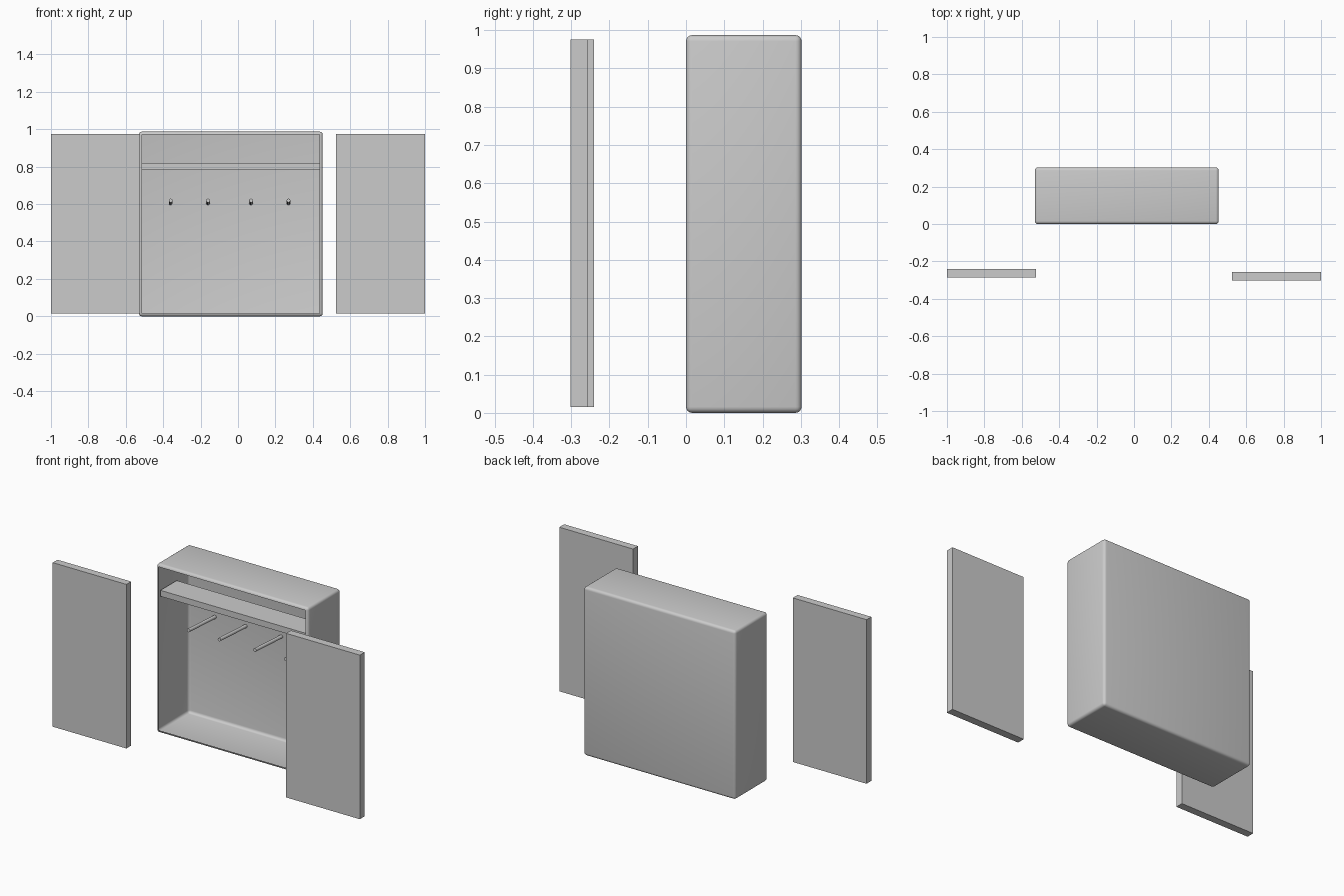
import bpy, bmesh
from mathutils import Vector

if "Cube" in bpy.data.objects:
    bpy.data.objects.remove(bpy.data.objects["Cube"])


def finish(bm, name):
    mesh = bpy.data.meshes.new(name)
    bm.to_mesh(mesh)
    bm.free()
    ob = bpy.data.objects.new(name, mesh)
    bpy.context.collection.objects.link(ob)
    return ob


def box_bm(lo, hi):
    lo, hi = Vector(lo), Vector(hi)
    bm = bmesh.new()
    bmesh.ops.create_cube(bm, size=1)
    bmesh.ops.scale(bm, vec=hi - lo, verts=bm.verts)
    bmesh.ops.translate(bm, vec=(lo + hi) / 2, verts=bm.verts)
    return bm


def smooth(ob, angle):
    bpy.ops.object.select_all(action='DESELECT')
    ob.select_set(True)
    bpy.context.view_layer.objects.active = ob
    bpy.ops.object.shade_smooth_by_angle(angle=angle)


# Cabinet shell: rounded box, open at the front inside the rounded rim
bm = box_bm((-0.53, 0, 0), (0.453, 0.302, 0.987))
bmesh.ops.bevel(bm, geom=bm.edges[:], offset=0.016, segments=4,
                profile=0.5, affect='EDGES')
bm.normal_update()
front = max((f for f in bm.faces if f.normal.y < -0.99), key=lambda f: f.calc_area())
bmesh.ops.delete(bm, geom=[front], context='FACES')
smooth(finish(bm, "cabinet_shell"), 0.7)

# Shelf and the two detached sliding doors
for name, lo, hi in (
    ("shelf", (-0.523, 0.03, 0.785), (0.445, 0.18, 0.82)),
    ("left_door", (-1.0, -0.285, 0.015), (-0.523, -0.241, 0.975)),
    ("right_door", (0.523, -0.302, 0.015), (1.0, -0.257, 0.975)),
):
    finish(box_bm(lo, hi), name)

# Coat pegs, tilted slightly upwards towards the front
for i, x in enumerate((-0.36, -0.16, 0.07, 0.27)):
    back, tip = Vector((x, 0.30, 0.605)), Vector((x, 0.055, 0.619))
    axis = tip - back
    bm = bmesh.new()
    bmesh.ops.create_cone(bm, cap_ends=True, segments=24, radius1=0.01,
                          radius2=0.01, depth=axis.length)
    rot = Vector((0, 0, 1)).rotation_difference(axis).to_matrix()
    bmesh.ops.rotate(bm, cent=(0, 0, 0), matrix=rot, verts=bm.verts)
    bmesh.ops.translate(bm, vec=(back + tip) / 2, verts=bm.verts)
    smooth(finish(bm, f"coat_peg_{i + 1}"), 0.6)
